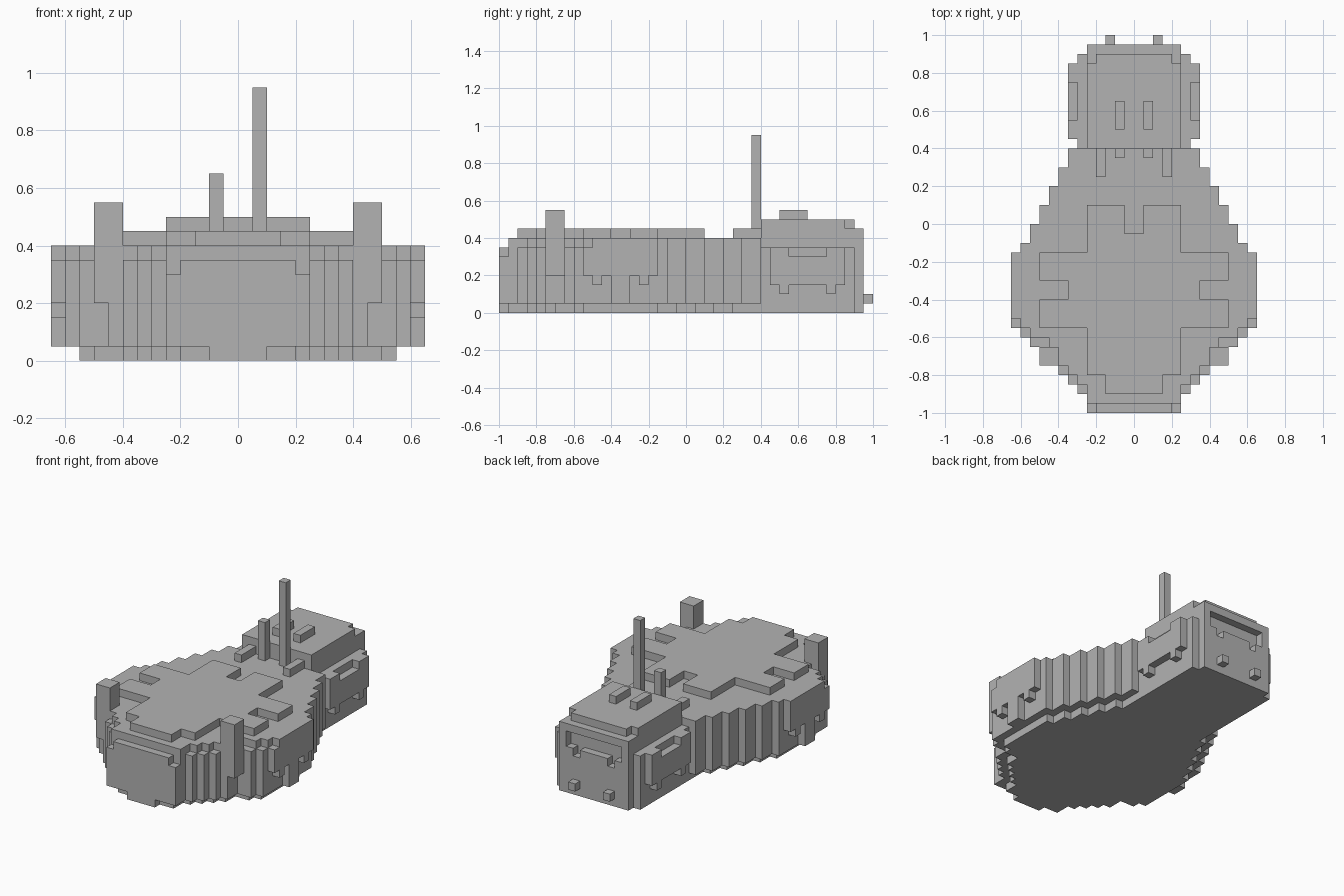
import bpy
import bmesh

U = 0.05  # block size

cube = bpy.data.objects.get("Cube")
if cube:
    bpy.data.objects.remove(cube, do_unlink=True)

grey = bpy.data.materials.new("plain grey")
grey.use_nodes = True
grey.diffuse_color = (0.45, 0.45, 0.45, 1)
grey.node_tree.nodes["Principled BSDF"].inputs["Base Color"].default_value = grey.diffuse_color


def finish(name, bm):
    bmesh.ops.recalc_face_normals(bm, faces=bm.faces)
    mesh = bpy.data.meshes.new(name)
    bm.to_mesh(mesh)
    bm.free()
    mesh.materials.append(grey)
    obj = bpy.data.objects.new(name, mesh)
    bpy.context.collection.objects.link(obj)
    return obj


def prism(name, points, z0, z1):
    """Extrude a plan outline, given in blocks, from z0 to z1."""
    bm = bmesh.new()
    face = bm.faces.new([bm.verts.new((x * U, y * U, z0 * U)) for x, y in points])
    top = bmesh.ops.extrude_face_region(bm, geom=[face])["geom"]
    verts = [v for v in top if isinstance(v, bmesh.types.BMVert)]
    bmesh.ops.translate(bm, verts=verts, vec=(0, 0, (z1 - z0) * U))
    return finish(name, bm)


def stepped(name, halves, y0, z0, z1):
    """Mirrored stepped slab: one half width for each row of blocks."""
    side = []
    for i, h in enumerate(halves):
        if i == 0 or halves[i - 1] != h:
            side.append((h, y0 + i))
        if i == len(halves) - 1 or halves[i + 1] != h:
            side.append((h, y0 + i + 1))
    return prism(name, side + [(-x, y) for x, y in reversed(side)], z0, z1)


def box(name, x0, x1, y0, y1, z0, z1):
    return prism(name, [(x0, y0), (x1, y0), (x1, y1), (x0, y1)], z0, z1)


def pair(name, x0, x1, y0, y1, z0, z1):
    box("left_" + name, x0, x1, y0, y1, z0, z1)
    box("right_" + name, -x1, -x0, y0, y1, z0, z1)


# Hull half widths from the front row to the cabin
hull = [5, 5, 6, 7, 8, 9, 9, 11, 12] + [12] * 9
for half in (11, 10, 9, 8, 7):
    hull += [half] * 2
rows = len(hull)

# Underside is drawn in by one block all round
under = []
for i in range(rows):
    near = hull[max(i - 1, 0):i + 2]
    under.append(max(min(near) - 1, 6 if i > 10 else 2))
under[0], under[1] = 2, 4
stepped("hull_underside", under, -20, 0, 1)
stepped("hull_nose", [5], -20, 1, 6)
stepped("hull_nose_top", [4], -20, 6, 7)
stepped("hull_body", hull[1:], -19, 1, 7)

# Deck steps in around the nose only
deck = [hull[i - 1] if i < 9 else hull[i] for i in range(1, rows)]
stepped("deck", deck, -19, 7, 8)

# Raised cross shaped deck plate with a rear notch
half_plate = [(3, -18), (3, -16), (5, -16), (5, -11), (10, -11), (10, -8), (7, -8),
              (7, -6), (10, -6), (10, -3), (5, -3), (5, 2), (1, 2), (1, -1)]
prism("deck_plate", half_plate + [(-x, y) for x, y in reversed(half_plate)], 8, 9)
pair("deck_bar", 3, 4, 5, 8, 8, 9)

# Front corner posts
pair("corner_post", 8, 10, -15, -13, 4, 11)
pair("post_foot", 8, 9, -15, -13, 1, 4)

# Hull side plates with hanging teeth
pair("side_plate", 12, 13, -10, -3, 4, 8)
pair("side_plate_front", 12, 13, -11, -10, 4, 7)
pair("side_pillar", 12, 13, -8, -6, 1, 4)
for i, y in enumerate((-10, -5)):
    pair(f"side_tooth_{i}", 12, 13, y, y + 1, 3, 4)

# Masts
box("tall_mast", 1, 2, 7, 8, 8, 19)
box("short_mast", -2, -1, 7, 8, 8, 13)

# Cabin core, shoulders and roof
box("cabin_core", -5, 5, 8, 18, 0, 9)
pair("cabin_shoulder", 5, 6, 8, 18, 0, 7)
stepped("cabin_roof", [5] * 9 + [4], 8, 9, 10)
pair("roof_bar", 1, 2, 10, 13, 10, 11)

# Cabin side panels with a lowered top and two teeth
pair("cabin_panel", 6, 7, 9, 17, 3, 6)
for i, y in enumerate((9, 15)):
    pair(f"panel_brow_{i}", 6, 7, y, y + 2, 6, 7)
for i, y in enumerate((10, 15)):
    pair(f"panel_tooth_{i}", 6, 7, y, y + 1, 2, 3)

# Rear wall around a recessed window
box("rear_wall_lower", -5, 5, 18, 19, 0, 5)
box("rear_wall_top", -5, 5, 18, 19, 8, 9)
pair("rear_wall_edge", 4, 5, 18, 19, 5, 8)
pair("rear_sill_side", 3, 4, 18, 19, 5, 6)
box("rear_sill_middle", -2, 2, 18, 19, 5, 6)
pair("rear_peg", 2, 3, 19, 20, 1, 2)
